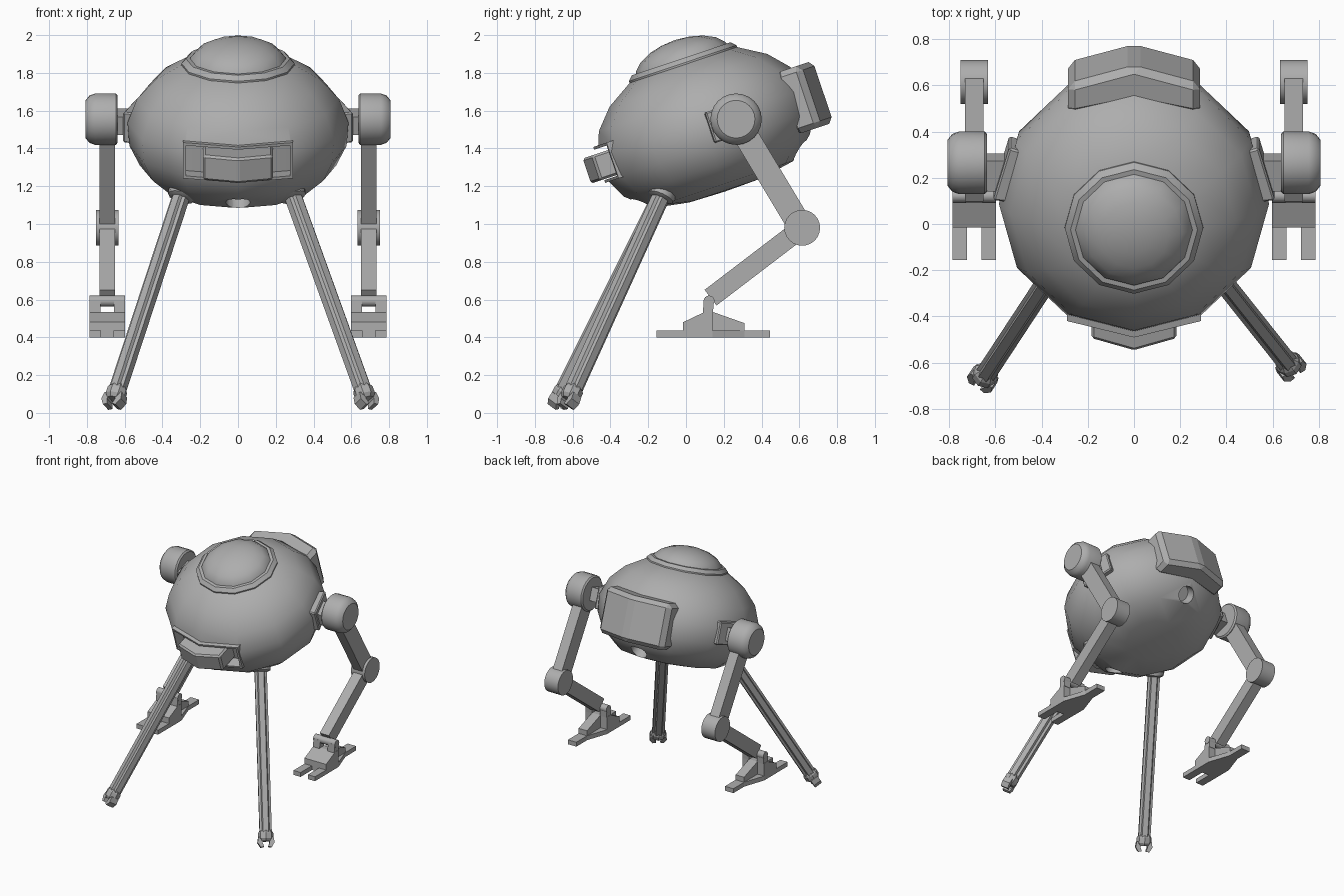
import bpy, bmesh, math
from mathutils import Matrix, Vector

if "Cube" in bpy.data.objects:
    bpy.data.objects.remove(bpy.data.objects["Cube"])

grey = bpy.data.materials.new("hull_grey")
grey.diffuse_color = (0.42, 0.42, 0.42, 1)
grey.use_nodes = True
grey.node_tree.nodes["Principled BSDF"].inputs["Base Color"].default_value = grey.diffuse_color
# Tilted frame shared by everything fixed to the hull
TILT = Matrix.Translation((0, 0.1, 1.5)) @ Matrix.Rotation(math.radians(18.5), 4, 'X')


def finish(name, bm, mat=Matrix(), angle=35, bevel=0):
    bm.transform(mat)
    bmesh.ops.recalc_face_normals(bm, faces=bm.faces)
    me = bpy.data.meshes.new(name)
    bm.to_mesh(me)
    bm.free()
    me.materials.append(grey)
    ob = bpy.data.objects.new(name, me)
    bpy.context.collection.objects.link(ob)
    if bevel:
        m = ob.modifiers.new("bevel", 'BEVEL')
        m.width, m.segments = bevel, 1
    smooth(ob, angle)
    return ob


def smooth(ob, angle):
    bpy.ops.object.select_all(action='DESELECT')
    ob.select_set(True)
    bpy.context.view_layer.objects.active = ob
    if angle:
        bpy.ops.object.shade_smooth_by_angle(angle=math.radians(angle))


def prism(name, pts, h0, h1, axes='xyz', mat=Matrix(), **kw):
    """Extrude a 2D outline; axes names (outline u, outline v, extrusion)."""
    bm = bmesh.new()
    ends = []
    for h in (h0, h1):
        ring = []
        for u, v in pts:
            d = dict(zip(axes, (u, v, h)))
            ring.append(bm.verts.new((d['x'], d['y'], d['z'])))
        ends.append(ring)
        bm.faces.new(ring)
    n = len(pts)
    for i in range(n):
        j = (i + 1) % n
        bm.faces.new((ends[0][i], ends[0][j], ends[1][j], ends[1][i]))
    return finish(name, bm, mat, **kw)


def lathe(name, prof, n, mat=Matrix(), angle=35):
    """Revolve (radius, height) points about local z."""
    bm = bmesh.new()
    rings = []
    for r, z in prof:
        if r == 0:
            rings.append([bm.verts.new((0, 0, z))] * n)
        else:
            rings.append([bm.verts.new((r * math.cos(2 * math.pi * i / n),
                                        r * math.sin(2 * math.pi * i / n), z)) for i in range(n)])
    for a, b in zip(rings, rings[1:]):
        for i in range(n):
            j = (i + 1) % n
            bm.faces.new(list(dict.fromkeys((a[i], a[j], b[j], b[i]))))
    for ring, (r, z) in ((rings[0], prof[0]), (rings[-1], prof[-1])):
        if r:
            bm.faces.new(ring)
    return finish(name, bm, mat, angle)


def chevron(w, yc, ys, back_c, back_s):
    return [(-w, ys), (0, yc), (w, ys), (w, back_s), (0, back_c), (-w, back_s)]


def strut(a, b, half):
    """Rectangle outline in the yz plane from a to b."""
    a, b = Vector(a), Vector(b)
    d = (b - a).normalized()
    n = Vector((-d.y, d.x)) * half
    return [tuple(p) for p in (a + n, b + n, b - n, a - n)]


def cut(ob, cutter):
    m = ob.modifiers.new("cut", 'BOOLEAN')
    m.object, m.solver = cutter, 'EXACT'
    bpy.context.view_layer.objects.active = ob
    bpy.ops.object.modifier_apply(modifier=m.name)
    bpy.data.objects.remove(cutter)


def along(origin, direction):
    q = Vector(direction).to_track_quat('Z', 'Y')
    return Matrix.Translation(origin) @ q.to_matrix().to_4x4()


# Hull with visor recess and four round sockets underneath
hull = lathe("hull", [(0, -.345), (.2, -.34), (.4, -.305), (.52, -.2), (.575, -.09), (.585, .04),
                      (.535, .17), (.44, .275), (.3, .36), (0, .40)], 12, TILT, 0)
cut(hull, prism("recess_cutter", chevron(.275, -.75, -.7, -.50, -.43), -.085, .085, mat=TILT, angle=0))
for s in (-1, 1):
    axis = Vector((0, s * .6, -.8))
    cut(hull, lathe("socket_cutter", [(.065, -.09), (.065, .2)], 16,
                    TILT @ along((0, s * .44, -.27), axis), 0))
smooth(hull, 40)

# Roof dome and its collar
lathe("dome_collar", [(.27, .3), (.30, .345), (.30, .37), (.275, .395), (.25, .395)], 12, TILT)
lathe("dome", [(.262, .37), (.25, .405), (.21, .445), (.15, .475), (.08, .493), (0, .5)], 12, TILT, 50)

# Visor frame and protruding visor
for z in (-.1, .085):
    prism("visor_frame_rail", chevron(.29, -.59, -.515, -.53, -.45), z, z + .015, mat=TILT, angle=0)
for s in (-1, 1):
    prism("visor_frame_post", [(s * .275, -.52), (s * .29, -.515), (s * .29, -.45), (s * .275, -.45)],
          -.1, .1, mat=TILT, angle=0)
prism("visor", chevron(.185, -.665, -.61, -.48, -.44), -.08, .06, mat=TILT, angle=0, bevel=.012)

# Rear panel
prism("rear_panel", chevron(.285, .665, .585, .50, .44), -.18, .165, mat=TILT, angle=0, bevel=.03)

# Rear limbs, both sides
for s in (-1, 1):
    def across(x):
        return Matrix.Translation((s * x[0], x[1], x[2])) @ Matrix.Rotation(s * math.pi / 2, 4, 'Y')
    prism("shoulder_plate", [(s * .54, .02), (s * .61, .03), (s * .54, .27), (s * .48, .25)],
          -.085, .085, mat=TILT, angle=0, bevel=.008)
    prism("shoulder_bracket", [(s * .5, .06), (s * .66, .06), (s * .66, .2), (s * .5, .2)],
          -.05, .05, mat=TILT, angle=0)
    lathe("shoulder", [(.125, 0), (.136, .01), (.136, .12), (.125, .15), (.1, .17)], 24,
          across((.637, .265, 1.555)))
    x0, x1 = s * .652, s * .732
    prism("upper_limb", strut((.265, 1.555), (.61, .98), .065), x0, x1, 'yzx', angle=0)
    lathe("knee", [(.095, 0), (.095, .12)], 24, across((.632, .615, .98)))
    prism("lower_limb", strut((.615, .98), (.13, .61), .052), x0, x1, 'yzx', angle=0)

    # Foot: sole with two front toes and a single heel
    cx = s * .692
    sole = [(-.095, -.155), (-.032, -.155), (-.032, -.01), (.032, -.01), (.032, -.155), (.095, -.155),
            (.095, .14), (.037, .31), (.037, .445), (-.037, .445), (-.037, .31), (-.095, .14)]
    prism("foot_sole", [(cx + x, y) for x, y in sole], .4, .435, angle=0)
    prism("foot_instep_front", [(-.015, .435), (-.015, .48), (.1, .535), (.14, .535), (.14, .435)],
          cx - .095, cx + .095, 'yzx', angle=0)
    prism("foot_instep_back", [(.14, .435), (.14, .535), (.31, .475), (.31, .435)],
          cx - .037, cx + .037, 'yzx', angle=0)
    for e in (-1, 1):
        lug = [(.09, .53), (.093, .595), (.147, .595), (.143, .53)]
        prism("ankle_lug", lug, cx + e * .035, cx + e * .093, 'yzx', angle=0)
    lathe("ankle_pin", [(.029, 0), (.029, .19)], 16, across((.597, .122, .592)))

# Front fluted legs, slightly splayed differently left and right
legs = [((.29, -.13, 1.15), (.68, -.62, .07)), ((-.30, -.13, 1.15), (-.655, -.67, .07))]
for top, foot in legs:
    top, foot = Vector(top), Vector(foot)
    d = foot - top
    length = d.length
    frame = along(top, d)
    flute = []
    for i in range(4):
        rot = Matrix.Rotation(i * math.pi / 2, 2)
        for p in ((.044, -.02), (.044, .02), (.027, .027)):
            flute.append(tuple(rot @ Vector(p)))
    prism("front_leg", flute, -.04, length - .04, mat=frame, angle=0)
    lathe("leg_socket", [(.05, -.05), (.075, -.02), (.07, .01), (.05, .02)], 12, frame)
    lathe("leg_cuff", [(.04, length - .085), (.055, length - .06), (.055, length - .02), (.04, length)],
          8, frame, 0)
    # Forked claw at the tip
    for e in (-1, 1):
        claw = [(e * .012, length - .03), (e * .055, length - .03), (e * .062, length + .01),
                (e * .04, length + .045), (e * .015, length + .04), (e * .026, length + .01)]
        prism("leg_claw", claw, -.03, .03, 'xzy', mat=frame, angle=0)
